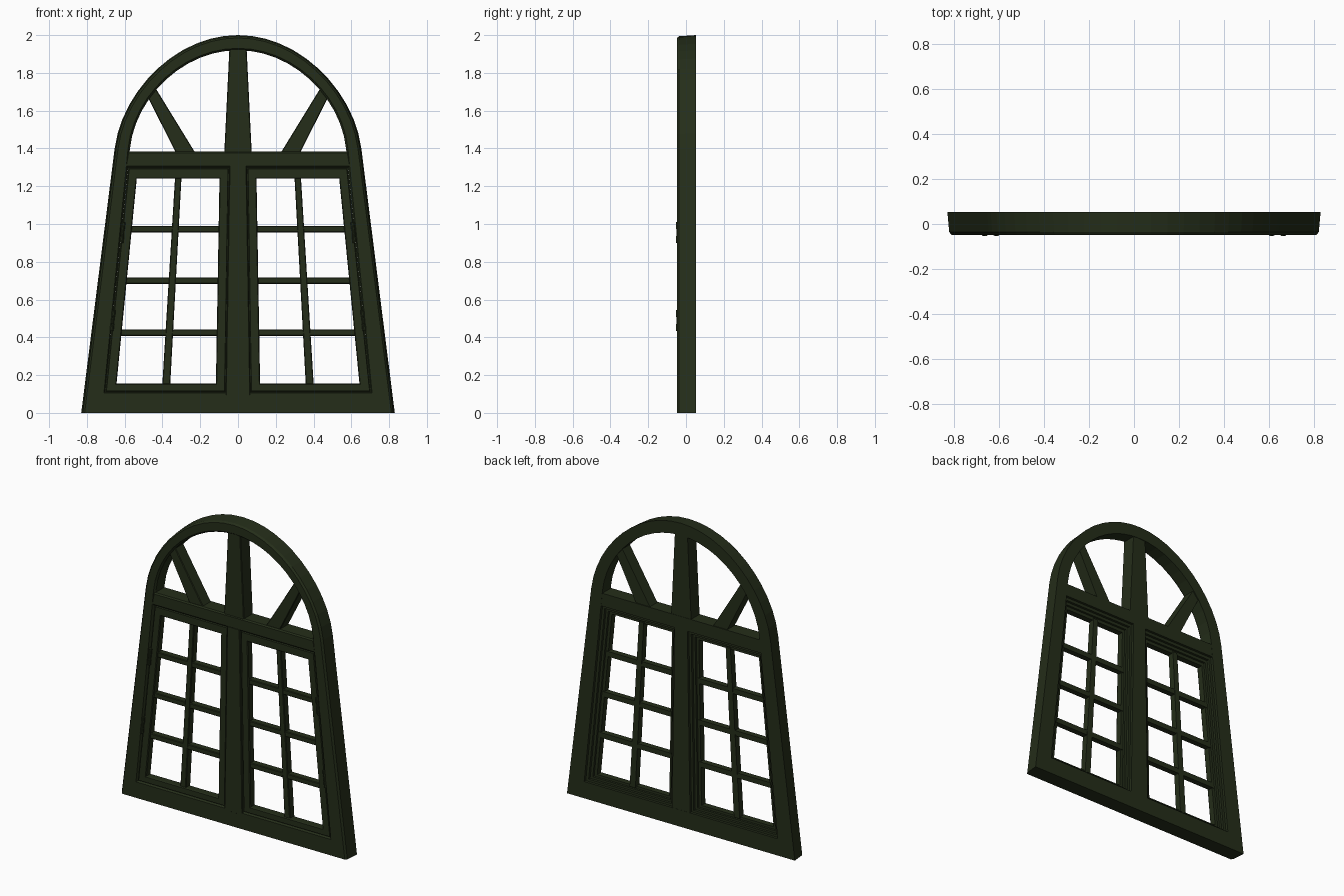
import bpy, bmesh, math
from mathutils import Vector

if "Cube" in bpy.data.objects:
    bpy.data.objects.remove(bpy.data.objects["Cube"])

green = bpy.data.materials.new("dark_green_paint")
green.diffuse_color = (0.018, 0.027, 0.010, 1)
green.use_nodes = True
green.node_tree.nodes["Principled BSDF"].inputs["Base Color"].default_value = green.diffuse_color


def finish(name, bm, mirror=False):
    bmesh.ops.recalc_face_normals(bm, faces=bm.faces)
    me = bpy.data.meshes.new(name)
    bm.to_mesh(me)
    bm.free()
    me.materials.append(green)
    ob = bpy.data.objects.new(name, me)
    bpy.context.collection.objects.link(ob)
    if mirror:
        ob.modifiers.new("mirror", 'MIRROR').use_mirror_merge = False
    return ob


def ring(name, loops, mirror=False):
    """Closed frame: loops are (outline, y) going round the cross-section."""
    bm = bmesh.new()
    rows = [[bm.verts.new((x, y, z)) for x, z in pts] for pts, y in loops]
    n = len(rows[0])
    for a, b in zip(rows, rows[1:] + rows[:1]):
        for i in range(n):
            j = (i + 1) % n
            bm.faces.new((a[i], a[j], b[j], b[i]))
    return finish(name, bm, mirror)


def slab(name, pts, y0, y1, mirror=False, bevel=0.004):
    """Flat polygon in x/z given thickness from y0 to y1."""
    bm = bmesh.new()
    f = [bm.verts.new((x, y0, z)) for x, z in pts]
    b = [bm.verts.new((x, y1, z)) for x, z in pts]
    front = bm.faces.new(f)
    bm.faces.new(b[::-1])
    for i in range(len(pts)):
        j = (i + 1) % len(pts)
        bm.faces.new((f[i], b[i], b[j], f[j]))
    if bevel:
        bmesh.ops.bevel(bm, geom=list(front.edges), offset=bevel, segments=1,
                        affect='EDGES')
    return finish(name, bm, mirror)


def outline(foot, base, spring, top, spring_z=1.40, seg=24):
    """Tapered sides with an arch that keeps tapering towards the top."""
    slope = (spring - foot) / (spring_z - base)
    pts = [(foot, base)]
    for i in range(seg + 1):
        a = math.pi * i / seg
        z = spring_z + (top - spring_z) * math.sin(a)
        w = foot + slope * (z - base)
        pts.append((w * math.cos(a), z))
    return pts + [(-foot, base)]


# Arched outer frame, chamfered on the front
ring("outer_frame", [
    (outline(0.83, 0, 0.653, 2.0), 0.053),
    (outline(0.822, 0, 0.646, 1.994), -0.036),
    (outline(0.812, 0, 0.635, 1.985), -0.048),
    (outline(0.710, 0.105, 0.582, 1.930), -0.048),
    (outline(0.705, 0.11, 0.572, 1.920), -0.036),
    (outline(0.705, 0.11, 0.572, 1.920), 0.053)])

# Transom and central mullion
slab("transom", [(-0.60, 1.30), (0.60, 1.30), (0.585, 1.385), (-0.585, 1.385)], -0.047, 0.052, bevel=0.008)
slab("mullion", [(-0.066, 0.09), (0.066, 0.09), (0.046, 1.31), (-0.046, 1.31)], -0.0485, 0.052)

# Fanlight spokes
slab("centre_spoke", [(-0.073, 1.37), (0.073, 1.37), (0.045, 1.94), (-0.045, 1.94)], -0.042, 0.050)
slab("side_spoke", [(0.222, 1.37), (0.325, 1.37), (0.492, 1.70), (0.452, 1.745)], -0.036, 0.046, True)

# Casement sashes: outer and inner corners, interpolated for each moulding step
OUT = [(0.064, 0.11), (0.705, 0.11), (0.582, 1.30), (0.046, 1.30)]
INN = [(0.117, 0.155), (0.643, 0.155), (0.536, 1.24), (0.098, 1.24)]


def quad(t):
    return [tuple(Vector(a).lerp(Vector(b), t)) for a, b in zip(OUT, INN)]


ring("sash", [
    (quad(0), 0.036), (quad(0), -0.030), (quad(0.10), -0.030),
    (quad(0.14), -0.040), (quad(0.92), -0.040), (quad(1), -0.034),
    (quad(1), 0.006), (quad(0.65), 0.006), (quad(0.65), 0.020),
    (quad(0.33), 0.020), (quad(0.33), 0.036)], True)


# Glazing bars
def edge_x(i, j, z):
    (x0, z0), (x1, z1) = INN[i], INN[j]
    return x0 + (x1 - x0) * (z - z0) / (z1 - z0)


slab("upright_glazing_bar", [(0.359, 0.145), (0.401, 0.145), (0.333, 1.25), (0.299, 1.25)], -0.031, 0.014, True)
for z in (0.425, 0.70, 0.973):
    lo, hi = z - 0.017, z + 0.017
    e = 0.01
    slab("cross_glazing_bar",
         [(edge_x(0, 3, lo) - e, lo), (edge_x(1, 2, lo) + e, lo),
          (edge_x(1, 2, hi) + e, hi), (edge_x(0, 3, hi) - e, hi)],
         -0.029, 0.012, True)

# Hinges: three-knuckle barrels following the slope of the side
direction = Vector((0.582 - 0.705, 0, 1.19)).normalized()
for x, z in ((0.664, 0.49), (0.612, 0.955)):
    bm = bmesh.new()
    rot = direction.to_track_quat('Z', 'Y').to_matrix().to_4x4()
    for k in (-1, 0, 1):
        r = 0.011 if k else 0.009
        m = rot.copy()
        m.translation = Vector((x, -0.042, z)) + direction * (k * 0.037)
        bmesh.ops.create_cone(bm, cap_ends=True, segments=10, radius1=r,
                              radius2=r, depth=0.036, matrix=m)
    finish("hinge", bm, True)
